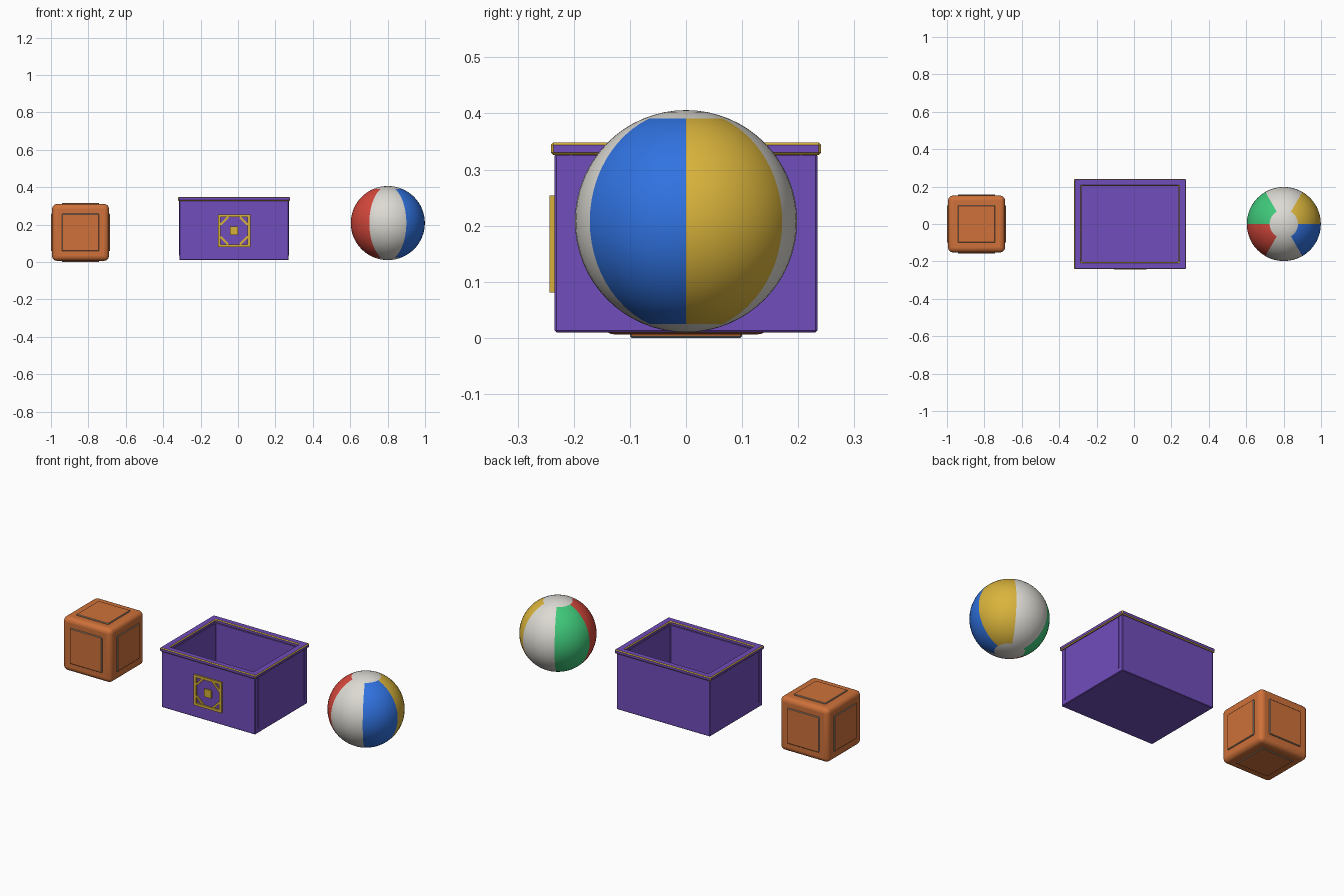
import bpy, bmesh, math
from mathutils import Matrix, Vector

if "Cube" in bpy.data.objects:
    bpy.data.objects.remove(bpy.data.objects["Cube"])


def mat(name, r, g, b):
    m = bpy.data.materials.new(name)
    m.diffuse_color = (r, g, b, 1)
    m.use_nodes = True
    m.node_tree.nodes["Principled BSDF"].inputs["Base Color"].default_value = m.diffuse_color
    return m


PURPLE = mat("purple", 0.165, 0.075, 0.50)
GOLD = mat("gold", 0.68, 0.44, 0.045)
ORANGE = mat("orange", 0.62, 0.165, 0.042)
GREY = mat("grey_trim", 0.27, 0.30, 0.28)
WHITE = mat("white", 0.72, 0.70, 0.65)
BLUE = mat("blue", 0.03, 0.17, 0.75)
YELLOW = mat("yellow", 0.70, 0.456, 0.045)
GREEN = mat("green", 0.05, 0.58, 0.195)
RED = mat("red", 0.67, 0.065, 0.045)


def finish(name, bm, mats, bevel=0, segments=1, bevel_mat=-1, smooth=False):
    bmesh.ops.recalc_face_normals(bm, faces=bm.faces)
    me = bpy.data.meshes.new(name)
    bm.to_mesh(me)
    bm.free()
    for m in mats:
        me.materials.append(m)
    ob = bpy.data.objects.new(name, me)
    bpy.context.collection.objects.link(ob)
    if bevel:
        mod = ob.modifiers.new("bevel", 'BEVEL')
        mod.width, mod.segments, mod.material = bevel, segments, bevel_mat
    if smooth:
        for p in me.polygons:
            p.use_smooth = True
    return ob


def box(name, center, size, mats, rot=None, **kw):
    bm = bmesh.new()
    m = Matrix.Translation(center) @ (rot or Matrix()) @ Matrix.Diagonal((*size, 1))
    bmesh.ops.create_cube(bm, size=1, matrix=m)
    return finish(name, bm, mats, **kw)


def loop(bm, cx, hx, hy, z):
    return [bm.verts.new((cx + sx * hx, sy * hy, z))
            for sx, sy in ((-1, -1), (1, -1), (1, 1), (-1, 1))]


def bridge(bm, a, b):
    for i in range(4):
        j = (i + 1) % 4
        bm.faces.new((a[i], a[j], b[j], b[i]))


# Toy box body: an open tray with thick walls
CX = -0.021
bm = bmesh.new()
loops = [loop(bm, CX, *d) for d in ((0.292, 0.234, 0.01), (0.292, 0.234, 0.328),
                                    (0.262, 0.205, 0.328), (0.262, 0.205, 0.036))]
for a, b in zip(loops, loops[1:]):
    bridge(bm, a, b)
bm.faces.new(loops[0])
bm.faces.new(loops[-1])
finish("box_body", bm, [PURPLE], bevel=0.003)

# Rim around the opening, with gold piping along its edges
bm = bmesh.new()
loops = [loop(bm, CX, *d) for d in ((0.30, 0.241, 0.326), (0.30, 0.241, 0.348),
                                    (0.26, 0.203, 0.348), (0.26, 0.203, 0.326))]
for a, b in zip(loops, loops[1:] + loops[:1]):
    bridge(bm, a, b)
finish("box_rim", bm, [PURPLE, GOLD], bevel=0.0045, bevel_mat=1)

# Vertical seams on the two end walls
for sx in (-1, 1):
    for sy in (-1, 1):
        box("end_seam", (CX + sx * 0.292, sy * 0.205, 0.181), (0.005, 0.005, 0.292), [PURPLE])

# Gold emblem on the front: frame, corner braces and centre square
EZ, EY, H = 0.167, -0.238, 0.0865
W = 0.014
for s in (-1, 1):
    box("emblem_bar", (CX, EY, EZ + s * (H - W / 2)), (2 * H, 0.01, W), [GOLD])
    box("emblem_post", (CX + s * (H - W / 2), EY, EZ), (W, 0.01, 2 * (H - W)), [GOLD])
    for t in (-1, 1):
        box("emblem_brace", (CX + s * 0.052, EY + 0.001, EZ + t * 0.052), (0.058, 0.008, 0.011),
            [GOLD], rot=Matrix.Rotation(s * t * math.pi / 4, 4, 'Y'))
box("emblem_centre", (CX, EY, EZ), (0.044, 0.01, 0.044), [GOLD])

# Rounded toy block with a trimmed panel on each of its six sides
BC = Vector((-0.842, 0, 0.158))
box("block_body", BC, (0.304, 0.304, 0.304), [ORANGE], bevel=0.026, segments=5, smooth=True)
for axis in range(3):
    for s in (-1, 1):
        offset, size = Vector((0, 0, 0)), Vector((0.2, 0.2, 0.2))
        offset[axis], size[axis] = s * 0.153, 0.01
        box("block_panel", BC + offset, size, [ORANGE, GREY], bevel=0.003, bevel_mat=1)

# Beach ball: six coloured sectors with white caps
R = 0.198
bm = bmesh.new()
bmesh.ops.create_uvsphere(bm, u_segments=48, v_segments=32, radius=R)
sectors = [2, 0, 3, 4, 0, 1]
for f in bm.faces:
    c = f.calc_center_median()
    cap = abs(c.z) > R * math.cos(math.pi / 8)
    turn = math.atan2(c.y, c.x) % math.tau
    f.material_index = 0 if cap else sectors[int(turn / (math.tau / 6)) % 6]
bmesh.ops.translate(bm, verts=bm.verts, vec=(0.801, 0, 0.208))
finish("beach_ball", bm, [WHITE, BLUE, YELLOW, GREEN, RED], smooth=True)

# Keep hard edges crisp on the smooth parts
for ob in bpy.data.objects:
    ob.select_set(ob.name in ("block_body", "beach_ball"))
bpy.context.view_layer.objects.active = bpy.data.objects["block_body"]
bpy.ops.object.shade_smooth_by_angle(angle=math.radians(40))
